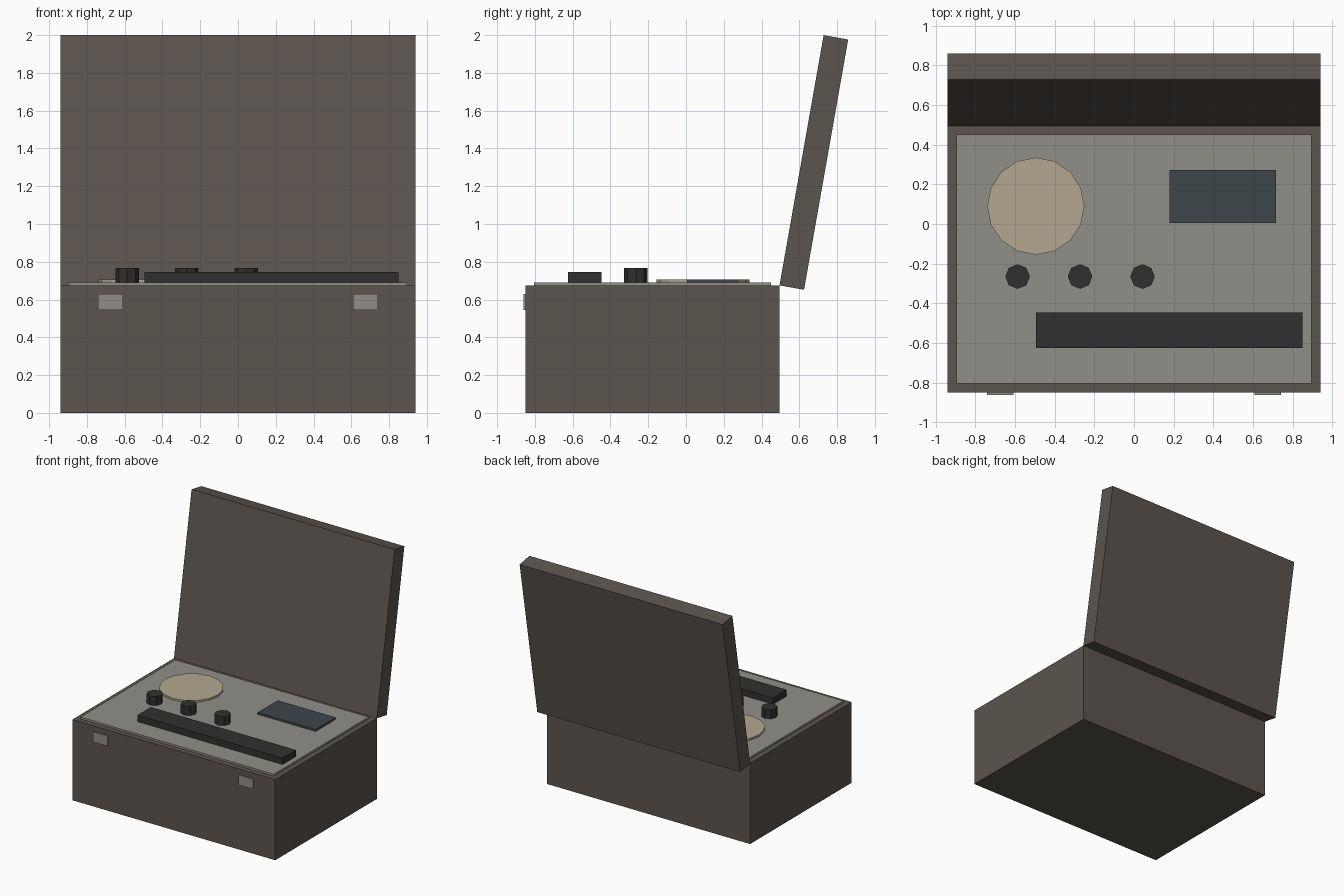
import bpy, bmesh, math
from mathutils import Matrix, Vector

if "Cube" in bpy.data.objects:
    bpy.data.objects.remove(bpy.data.objects["Cube"])


def material(name, rgb):
    m = bpy.data.materials.new(name)
    m.diffuse_color = (*rgb, 1)
    m.use_nodes = True
    m.node_tree.nodes["Principled BSDF"].inputs["Base Color"].default_value = m.diffuse_color
    return m


case_mat = material("brown_case", (0.107, 0.090, 0.075))
panel_mat = material("grey_panel", (0.28, 0.275, 0.25))
cream_mat = material("cream", (0.46, 0.39, 0.28))
screen_mat = material("dark_glass", (0.048, 0.062, 0.070))
black_mat = material("black", (0.030, 0.030, 0.029))


def finish(name, bm, mat):
    mesh = bpy.data.meshes.new(name)
    bm.to_mesh(mesh)
    bm.free()
    mesh.materials.append(mat)
    obj = bpy.data.objects.new(name, mesh)
    bpy.context.collection.objects.link(obj)
    return obj


def box(name, lo, hi, mat):
    lo, hi = Vector(lo), Vector(hi)
    bm = bmesh.new()
    bmesh.ops.create_cube(bm, size=1, matrix=Matrix.Translation((lo + hi) / 2)
                          @ Matrix.Diagonal((*(hi - lo), 1)))
    return finish(name, bm, mat)


def cylinder(name, x, y, z0, z1, r, sides, mat):
    bm = bmesh.new()
    bmesh.ops.create_cone(bm, cap_ends=True, segments=sides, radius1=r, radius2=r,
                          depth=z1 - z0, matrix=Matrix.Translation((x, y, (z0 + z1) / 2)))
    return finish(name, bm, mat)


TOP = 0.675      # rim height of the case
FACE = 0.691     # upper surface of the control panel
BACK = 0.495     # hinge line

# Case and control panel
box("case_body", (-0.94, -0.85, 0), (0.94, BACK, TOP), case_mat)
box("control_panel", (-0.895, -0.805, TOP - 0.015), (0.895, 0.45, FACE), panel_mat)

# Open lid, leaning back about the hinge line
lid = box("lid", (-0.94, 0, 0), (0.94, 0.132, 1.345), case_mat)
lid.location = (0, BACK, TOP)
lid.rotation_euler.x = math.radians(-10)

# Controls on the panel
cylinder("round_dial", -0.495, 0.09, FACE, 0.707, 0.245, 16, cream_mat)
box("display_window", (0.178, 0.005, FACE), (0.715, 0.272, 0.707), screen_mat)
box("long_bar", (-0.495, -0.625, FACE), (0.85, -0.447, 0.745), black_mat)
for i in range(3):
    cylinder(f"knob_{i + 1}", -0.587 + i * 0.315, -0.265, FACE, 0.766, 0.062, 8, black_mat)

# Front latches
for side, label in ((-1, "left"), (1, "right")):
    x = side * 0.674
    box(f"latch_{label}", (x - 0.066, -0.861, 0.545), (x + 0.066, -0.84, 0.63), panel_mat)
